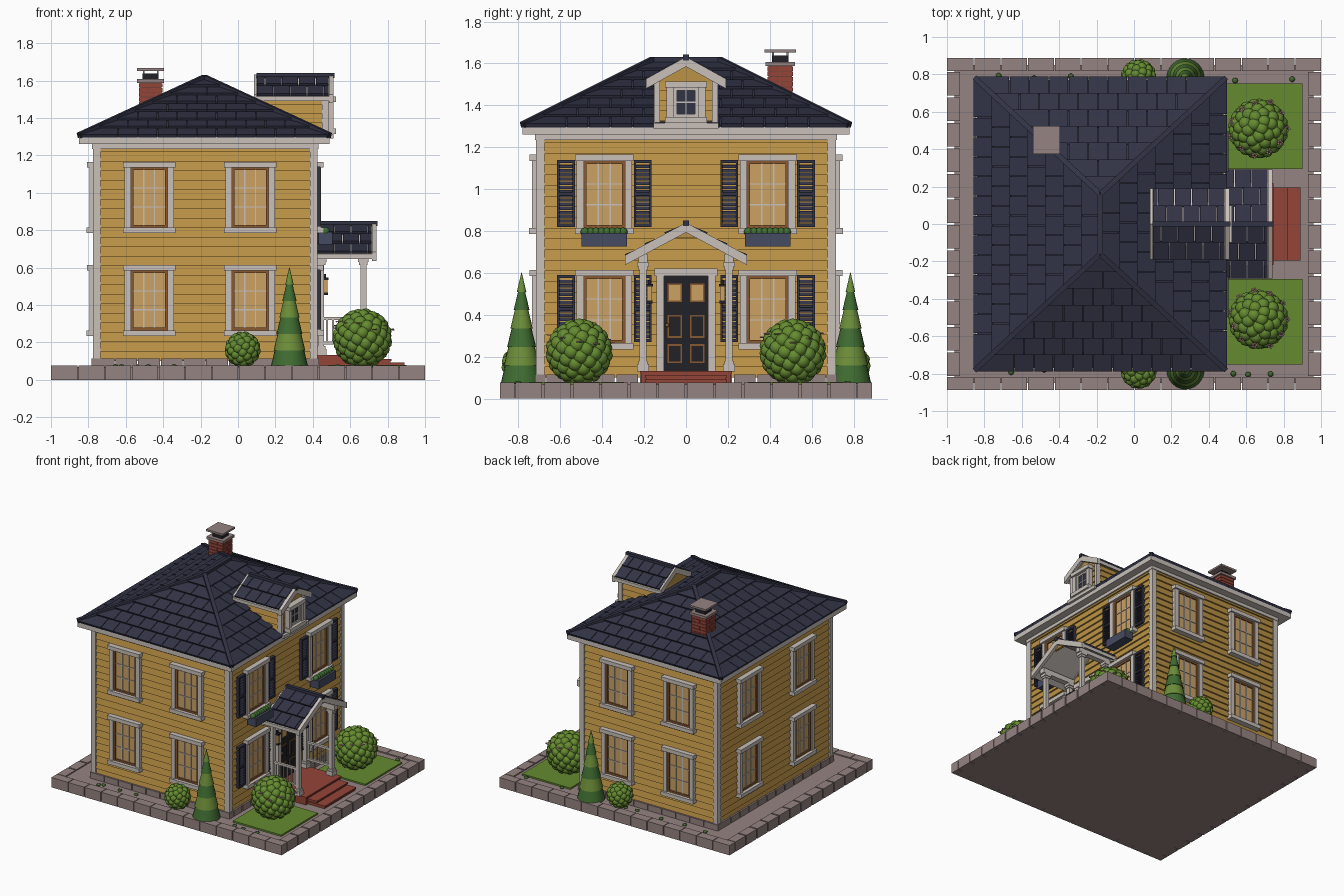
import bpy, bmesh, math, random
from mathutils import Vector, Matrix

if "Cube" in bpy.data.objects:
    bpy.data.objects.remove(bpy.data.objects["Cube"])

random.seed(4)
PARTS = {}
I = Matrix.Identity(4)
WHITE, GOLD, NAVY = (.58, .53, .49), (.50, .29, .06), (.032, .033, .06)
STONE, RED, BLACK = (.30, .23, .22), (.30, .06, .04), (.015, .015, .02)
TAN, BROWN, LEAF = (.60, .36, .13), (.25, .10, .03), (.13, .26, .03)


def part(name, col):
    return PARTS.setdefault(name, (bmesh.new(), col))[0]


def hexa(name, col, pts, M=I):
    bm = part(name, col)
    v = [bm.verts.new(M @ Vector(p)) for p in pts]
    for f in ((3, 2, 1, 0), (4, 5, 6, 7), (0, 1, 5, 4), (1, 2, 6, 5), (2, 3, 7, 6), (3, 0, 4, 7)):
        bm.faces.new([v[i] for i in f])


def rect(x0, x1, y0, y1, z):
    return [(x0, y0, z), (x1, y0, z), (x1, y1, z), (x0, y1, z)]


def box(name, col, x0, x1, y0, y1, z0, z1, M=I):
    hexa(name, col, rect(x0, x1, y0, y1, z0) + rect(x0, x1, y0, y1, z1), M)


def prism(name, col, yz, x0, x1):
    bm = part(name, col)
    a, b = [[bm.verts.new((x, y, z)) for y, z in yz] for x in (x0, x1)]
    bm.faces.new(a), bm.faces.new(b[::-1])
    for i in range(len(yz)):
        j = (i + 1) % len(yz)
        bm.faces.new((a[i], b[i], b[j], a[j]))


def beam(name, col, p, q, w):
    p, q = Vector(p), Vector(q)
    M = Matrix.Translation(p) @ (q - p).to_track_quat('Z', 'Y').to_matrix().to_4x4()
    box(name, col, -w, w, -w, w, 0, (q - p).length, M)


def ball(name, col, c, r, sub=2, flat=1):
    bmesh.ops.create_icosphere(part(name, col), subdivisions=sub, radius=r,
                               matrix=Matrix.Translation(c) @ Matrix.Diagonal((1, 1, flat, 1)))


def siding(name, x0, x1, y0, y1, z0, z1, n, e=.012):
    h = (z1 - z0) / n
    for k in range(n):
        z = z0 + k * h
        hexa(name, GOLD, rect(x0 - e, x1 + e, y0 - e, y1 + e, z) + rect(x0, x1, y0, y1, z + h))


def border(name, col, x0, x1, y0, y1, w, z0, z1, n, m, g=.005):
    for i in range(n):
        a, b = [x0 + (x1 - x0) * k / n for k in (i, i + 1)]
        for c in (y0, y1 - w):
            box(name, col, a + g * (i > 0), b, c, c + w, z0, z1)
    for i in range(m):
        a, b = [y0 + w + (y1 - y0 - 2 * w) * k / m for k in (i, i + 1)]
        for c in (x0, x1 - w):
            box(name, col, c, c + w, a + g, b - g, z0, z1)


def tiles(name, bl, br, tr, tl, rows, tw):
    """Staggered shingle courses on a sloped quad or triangle."""
    bl, br, tr, tl = map(Vector, (bl, br, tr, tl))
    U = (br - bl).normalized()
    V = (tl - bl) - U * (tl - bl).dot(U)
    n, L = U.cross(V).normalized(), (br - bl).length
    left = lambda t: (tl - bl).dot(U) * t
    right = lambda t: L + (tr - br).dot(U) * t
    for r in range(rows):
        s, t = r / rows, (r + 1) / rows
        cuts = [tw * (k + .5 * (r % 2)) for k in range(int(L / tw) + 2)]
        cuts = [c for c in cuts if left(t) + .02 < c < right(t) - .02]
        lo, hi = [left(s)] + cuts + [right(s)], [left(t)] + cuts + [right(t)]
        for i in range(len(lo) - 1):
            q = [bl + U * u + V * w for u, w in ((lo[i] + .002, s), (lo[i + 1] - .002, s), (hi[i + 1] - .002, t), (hi[i] + .002, t))]
            hexa(name, NAVY, q + [p + n * h for p, h in zip(q, (.02, .02, .007, .007))])


def window(u, z, M, w=.28, h=.38, cols=3, rows=3, glass=TAN, sash=BROWN, tag="window"):
    a, c = w / 2, .034
    T = M @ Matrix.Translation((u, 0, z))
    for s in (-1, 1):
        x = sorted((s * (a - .008), s * (a - .008 - c)))
        box(tag + "_casing", WHITE, *x, -.035, 0, 0, h, T)
        x = sorted((s * (a - .008 - c), s * (a - .022 - c)))
        box(tag + "_sash", sash, *x, -.026, 0, c, h - c, T)
    box(tag + "_casing", WHITE, -a, a, -.048, 0, h - .03, h, T)
    box(tag + "_casing", WHITE, -a, a, -.05, 0, 0, .03, T)
    for z0 in (.03, h - .044):
        box(tag + "_sash", sash, -a + c, a - c, -.025, 0, z0, z0 + .014, T)
    gw, gz = a - .02 - c, h - .08
    box(tag + "_glass", glass, -gw, gw, -.015, 0, .03, h - .03, T)
    for i in range(1, cols):
        x = -gw + 2 * gw * i / cols
        box(tag + "_bars", WHITE, x - .003, x + .003, -.02, 0, .04, h - .04, T)
    for i in range(1, rows):
        zz = .04 + gz * i / rows
        box(tag + "_bars", WHITE, -gw, gw, -.02, 0, zz - .003, zz + .003, T)


def gable(tag, x0, x1, hw, ze, zr, rows):
    """Small gabled roof running along x."""
    def chevron(t, up=0):
        return [(-hw, ze + up), (0, zr + up), (hw, ze + up), (hw, ze - t), (0, zr - t), (-hw, ze - t)]
    prism(tag + "_roof_deck", WHITE, chevron(.025), x0, x1)
    for a, b in ((x0, x0 + .014), (x1 - .018, x1 + .006)):
        prism(tag + "_bargeboard", WHITE, chevron(.035, .012), a, b)
    x0, x1 = x0 + .014, x1 - .018
    tiles(tag + "_shingles", (x1, hw - .01, ze), (x0, hw - .01, ze), (x0, 0, zr), (x1, 0, zr), rows, .09)
    tiles(tag + "_shingles", (x0, .01 - hw, ze), (x1, .01 - hw, ze), (x1, 0, zr), (x0, 0, zr), rows, .09)
    box(tag + "_ridge", NAVY, x0, x1 + .03, -.014, .014, zr - .005, zr + .022)


# Plot: slab, stone edging, lawns
box("base_slab", STONE, -.96, .96, -.85, .85, 0, .068)
border("stone_edging", STONE, -1, 1, -.888, .888, .07, 0, .077, 14, 12)
for s in (-1, 1):
    box("lawn", LEAF, .48, .9, *sorted((s * .295, s * .75)), .06, .08)

# House body
X0, X1, Y = -.76, .41, .70
siding("wall_siding", X0, X1, -Y, Y, .1, 1.27, 23)
border("foundation", STONE, X0 - .022, X1 + .022, -Y - .022, Y + .022, .05, .06, .115, 10, 12)
for x in (X0 - .016, X1 + .016 - .04):
    for y in (-Y - .016, Y + .016 - .04):
        box("corner_board", WHITE, x, x + .04, y, y + .04, .1, 1.27)
box("frieze", WHITE, X0 - .02, X1 + .02, -Y - .02, Y + .02, 1.235, 1.265)

# Hip roof
ex0, ex1, ey, ze, zr = -.85, .49, .78, 1.295, 1.605
box("roof_fascia", WHITE, ex0, ex1, -ey, ey, 1.26, 1.30)
E = [Vector(p) for p in rect(ex0, ex1, -ey, ey, ze)]
A, B = Vector((-.18, -.16, zr)), Vector((-.18, .16, zr))
hexa("roof_core", NAVY, E + [A, A, B, B])
for q in ((E[0], E[1], A, A), (E[1], E[2], B, A), (E[2], E[3], B, B), (E[3], E[0], A, B)):
    tiles("roof_shingles", *q, 7, .105)
up = Vector((0, 0, .012))
for p, q in ((E[0], A), (E[1], A), (E[2], B), (E[3], B), (A, B)):
    beam("hip_cap", NAVY, p + up, q + up, .014)

# Walls in local frames: local x along wall, local -y outward
front = Matrix.Translation((0, -Y, 0))
back = Matrix.Translation((0, Y, 0)) @ Matrix.Rotation(math.pi, 4, 'Z')
right = Matrix.Translation((X1, 0, 0)) @ Matrix.Rotation(math.pi / 2, 4, 'Z')
left = Matrix.Translation((X0, 0, 0)) @ Matrix.Rotation(-math.pi / 2, 4, 'Z')
for M, us in ((front, (-.475, .065)), (back, (-.09, .445)), (right, (-.39, .39)), (left, (-.33, .33))):
    for u in us:
        for z in (.235, .785):
            window(u, z, M)

# Shutters and flower boxes on the entrance side
for u in (-.39, .39):
    for z in (.27, .82):
        for s in (-1, 1):
            c = u + s * .183
            for d in (-.042, .032):
                box("shutter", NAVY, c + d, c + d + .01, -.03, 0, z, z + .32, right)
            for zz in (z, z + .15, z + .305):
                box("shutter", NAVY, c - .04, c + .04, -.029, 0, zz, zz + .015, right)
            for k in range(14):
                zz = z + .02 + k * .02
                hexa("shutter", NAVY, rect(c - .035, c + .035, -.026, 0, zz) + rect(c - .035, c + .035, -.014, 0, zz + .016), right)
    box("flower_box", (.06, .07, .12), u - .108, u + .108, -.095, -.02, .725, .79, right)
    for k in range(8):
        ball("flower_box_plants", (.05, .16, .03), right @ Vector((u - .092 + k * .026, -.058, .795)), .022)

# Door with panels, knob and lanterns
for s in (-1, 1):
    box("door_frame", WHITE, *sorted((s * .105, s * .14)), -.04, 0, .12, .62, right)
    for z0, z1 in ((.17, .26), (.29, .4), (.46, .55)):
        x = sorted((s * .018, s * .088))
        box("door_panel_trim", BROWN, *x, -.029, 0, z0, z1, right)
        box("door_glass" if z0 > .4 else "door_panel", TAN if z0 > .4 else BLACK, x[0] + .008, x[1] - .008, -.032, 0, z0 + .008, z1 - .008, right)
    box("lantern", BLACK, s * .175 - .018, s * .175 + .018, -.075, -.035, .535, .548, right)
    box("lantern", BLACK, s * .175 - .014, s * .175 + .014, -.07, -.04, .455, .468, right)
    box("lantern", BLACK, s * .175 - .006, s * .175 + .006, -.06, 0, .548, .565, right)
    box("lantern_glow", TAN, s * .175 - .012, s * .175 + .012, -.068, -.042, .468, .535, right)
box("door_frame", WHITE, -.15, .15, -.045, 0, .585, .62, right)
box("door", BLACK, -.105, .105, -.022, 0, .12, .585, right)
ball("door_knob", BROWN, right @ Vector((-.09, -.035, .35)), .01)

# Porch: steps, columns, railings, roof
for x, z, w in ((.74, .132, .215), (.815, .112, .19), (.885, .092, .19)):
    box("porch_steps", RED, X1, x, -w, w, .03, z - .012)
    box("porch_treads", RED, X1, x + .006, -w - .005, w + .005, z - .012, z)
for s in (-1, 1):
    y = s * .205
    for x in (.445, .67):
        box("porch_column", WHITE, x - .016, x + .016, y - .016, y + .016, .13, .65)
        for z0, z1, r in ((.13, .165, .028), (.165, .18, .022), (.615, .63, .022), (.63, .65, .028)):
            box("porch_column", WHITE, x - r, x + r, y - r, y + r, z0, z1)
    box("porch_beam", WHITE, X1, .71, y - .022, y + .022, .65, .69)
    for z in (.19, .32):
        box("porch_railing", WHITE, .445, .67, y - .01, y + .01, z, z + .016)
    for k in range(6):
        x = .475 + k * .033
        box("porch_railing", WHITE, x - .005, x + .005, y - .005, y + .005, .19, .32)
gable("porch", X1, .735, .292, .672, .828, 3)
prism("porch_gable_ornament", GOLD, [(-.055, .768), (.055, .768), (0, .8)], .70, .72)

# Dormer
siding("dormer_siding", .1, .465, -.138, .138, 1.28, 1.52, 5, .01)
prism("dormer_gable", GOLD, [(-.145, 1.51), (.145, 1.51), (0, 1.60)], .095, .47)
for s in (-1, 1):
    box("dormer_corner_board", WHITE, .45, .485, *sorted((s * .125, s * .152)), 1.3, 1.53)
box("dormer_sill", WHITE, .44, .51, -.155, .155, 1.29, 1.315)
window(0, 1.315, Matrix.Translation((.065, 0, 0)) @ right, .2, .2, 2, 2, NAVY, WHITE, "dormer_window")
gable("dormer", .085, .505, .19, 1.515, 1.62, 2)

# Chimney
for k in range(8):
    z, e = 1.39 + k * .025, .012 if k % 2 else -.012
    for x0, x1 in ((-.53, -.467 + e), (-.463 + e, -.405)):
        for y0, y1 in ((.39, .448 - e), (.452 - e, .51)):
            box("chimney_bricks", RED, x0, x1, y0, y1, z, z + .021)
box("chimney_mortar", (.16, .05, .04), -.526, -.409, .394, .506, 1.35, 1.59)
box("chimney_crown", STONE, -.54, -.395, .38, .52, 1.588, 1.608)
box("chimney_flue", BLACK, -.51, -.425, .41, .49, 1.6, 1.638)
for x in (-.505, -.43):
    for y in (.415, .485):
        box("chimney_cap", STONE, x - .004, x + .004, y - .004, y + .004, 1.6, 1.66)
box("chimney_cap", STONE, -.54, -.395, .375, .525, 1.652, 1.667)

# Planting: round shrubs, cone trees, flowers, tufts
def shrub(name, c, r, b, n, blooms=0):
    c = Vector(c)
    ball(name, LEAF, c, r - b)
    for i in range(n):
        z = 1 - 2 * (i + .5) / n
        a, q = i * 2.39996, math.sqrt(1 - z * z)
        d = Vector((q * math.cos(a), q * math.sin(a), z))
        ball(name, LEAF, c + d * (r - b), b)
    for i in range(blooms):
        a = i * math.tau / blooms
        p = c + Vector((math.cos(a), math.sin(a), random.uniform(.2, .7))).normalized() * r
        for k in range(5):
            t = k * math.tau / 5
            ball("flower_petals", (.6, .3, .36), p + Vector((.01 * math.cos(t), .01 * math.sin(t), 0)), .007, 1, .5)

for s in (-1, 1):
    shrub("large_shrub", (.665, s * .51, .222), .162, .036, 95, 11)
    shrub("small_shrub", (.025, s * .785, .163), .098, .026, 60)
    for k in range(6):
        r0, r1, z = .1 - k * .0155, .078 - k * .0155, .07 + k * .088
        light = k % 2
        bmesh.ops.create_cone(part("cone_tree_light" if light else "cone_tree_dark", (.15, .27, .04) if light else (.05, .15, .03)),
                              cap_ends=True, segments=24, radius1=r0, radius2=max(r1, .001), depth=.092,
                              matrix=Matrix.Translation((.275, s * .785, z + .046)))
    for k in range(9):
        ball("ground_tufts", (.06, .14, .03), (random.uniform(-.8, .85), s * random.uniform(.765, .81), .075), .017, 1, .6)

# Turn every collected part into an object
SMOOTH = ("shrub", "cone", "plants", "knob", "tufts")
for name, (bm, col) in PARTS.items():
    bmesh.ops.recalc_face_normals(bm, faces=bm.faces)
    for f in bm.faces:
        f.smooth = any(k in name for k in SMOOTH) and len(f.verts) < 5
    me = bpy.data.meshes.new(name)
    bm.to_mesh(me)
    bm.free()
    mat = bpy.data.materials.new(name)
    mat.diffuse_color = (*col, 1)
    mat.use_nodes = True
    mat.node_tree.nodes["Principled BSDF"].inputs["Base Color"].default_value = mat.diffuse_color
    me.materials.append(mat)
    bpy.context.collection.objects.link(bpy.data.objects.new(name, me))
